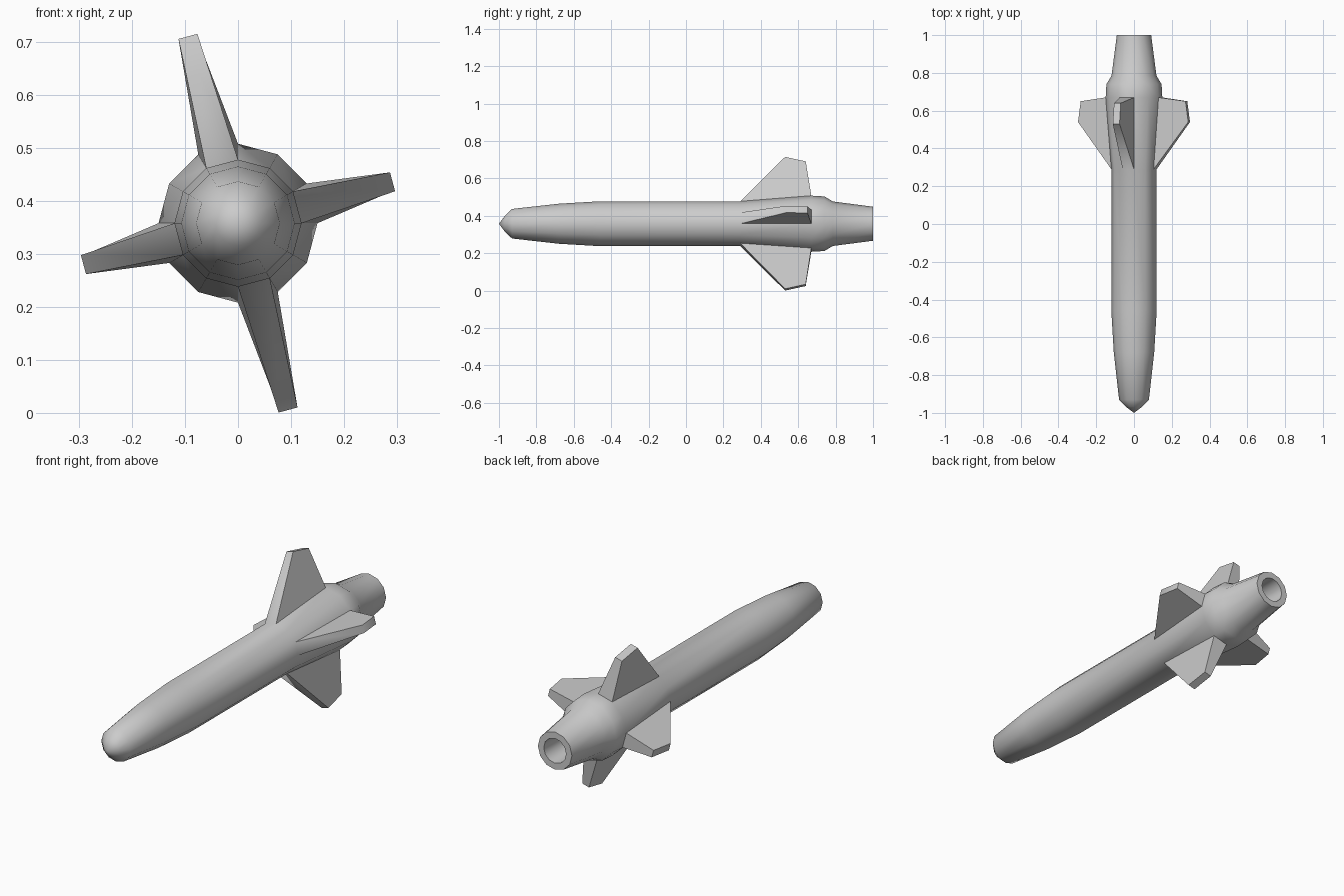
import bpy, bmesh, math
from mathutils import Vector

if "Cube" in bpy.data.objects:
    bpy.data.objects.remove(bpy.data.objects["Cube"])

SIDES = 12
AXIS_Z = 0.358
# (y, radius) from the nose ring to the bottom of the nozzle bore
PROFILE = [(-0.968, 0.043), (-0.93, 0.079), (-0.68, 0.107), (-0.46, 0.12),
           (0.29, 0.12), (0.67, 0.15), (0.74, 0.146), (0.785, 0.119),
           (1.0, 0.091), (1.0, 0.06), (0.85, 0.055)]
FLARE = 4  # profile segment that carries the fins


def polar(angle, r, y):
    return Vector((r * math.cos(angle), y, AXIS_Z + r * math.sin(angle)))


bm = bmesh.new()

# Turned body with hollow nozzle
rings = [[bm.verts.new(polar(2 * math.pi * j / SIDES, r, y)) for j in range(SIDES)]
         for y, r in PROFILE]
nose = bm.verts.new((0, -1, AXIS_Z))
fin_faces = []
for i in range(len(rings) - 1):
    for j in range(SIDES):
        k = (j + 1) % SIDES
        f = bm.faces.new((rings[i][j], rings[i][k], rings[i + 1][k], rings[i + 1][j]))
        if i == FLARE and j % 3 == 0:
            fin_faces.append((j, f))
for j in range(SIDES):
    bm.faces.new((nose, rings[0][(j + 1) % SIDES], rings[0][j]))
bm.faces.new(rings[-1])

# Four fins pulled out of the flared panels; the side pair is shorter
for j, face in fin_faces:
    tip = bmesh.ops.extrude_discrete_faces(bm, faces=[face])['faces'][0]
    a = math.radians(30 * j + 15)
    tangent = Vector((-math.sin(a), 0, math.cos(a)))
    y0, r0, y1, r1 = (0.54, 0.302, 0.65, 0.287) if j % 6 == 0 else (0.53, 0.365, 0.64, 0.34)
    for v in tip.verts:
        side = 1 if (v.co - Vector((0, 0, AXIS_Z))).dot(tangent) > 0 else -1
        y, r = (y0, r0) if v.co.y < 0.5 else (y1, r1)
        v.co = polar(a, r, y) + tangent * 0.0185 * side

bmesh.ops.recalc_face_normals(bm, faces=bm.faces[:])
mesh = bpy.data.meshes.new("finned_body")
bm.to_mesh(mesh)
bm.free()
body = bpy.data.objects.new("finned_body", mesh)
bpy.context.collection.objects.link(body)
bpy.context.view_layer.objects.active = body
body.select_set(True)
bpy.ops.object.shade_smooth_by_angle(angle=math.radians(50))
